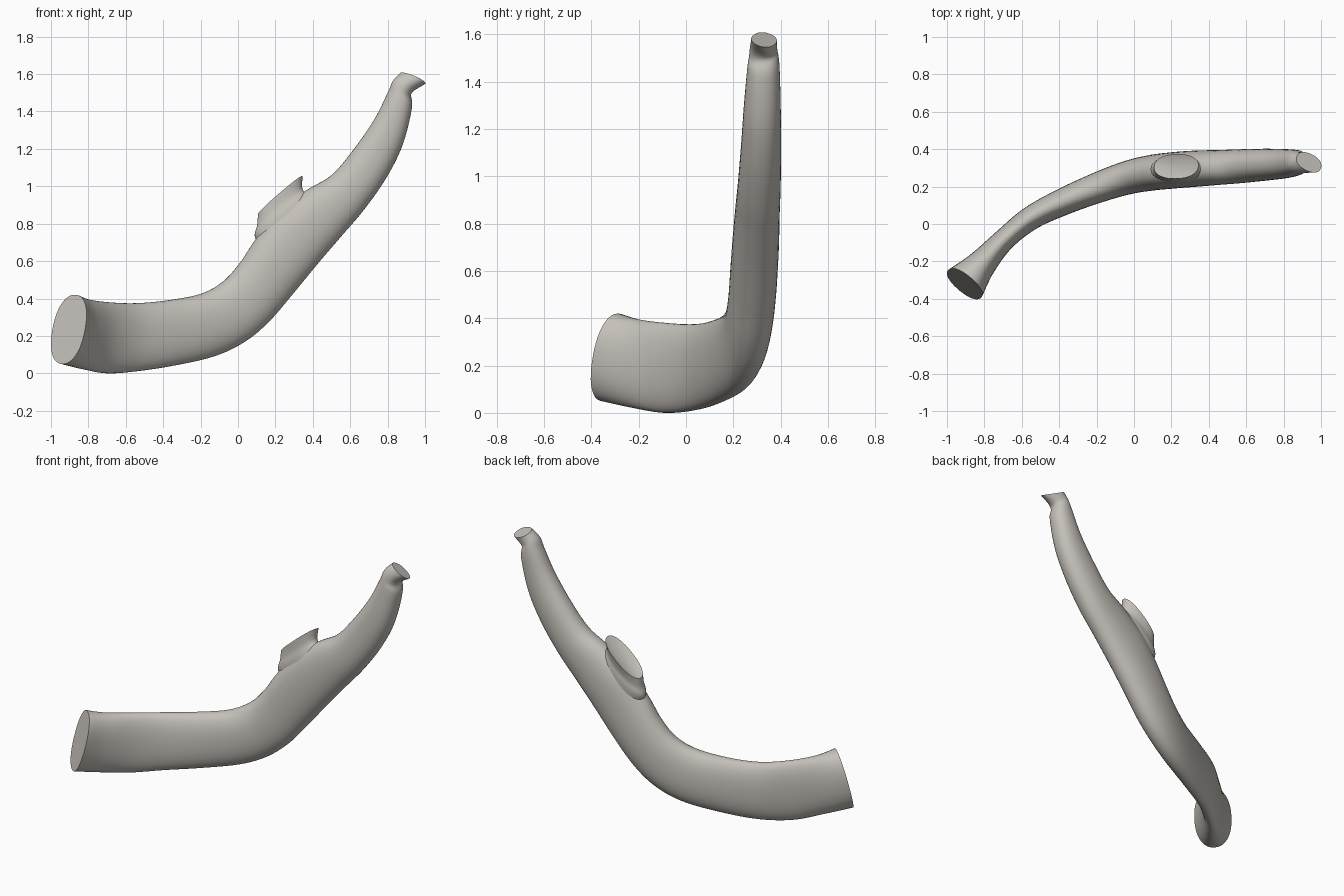
import bpy
import bmesh
import math
from mathutils import Vector

default_cube = bpy.data.objects.get("Cube")
if default_cube:
    bpy.data.objects.remove(default_cube, do_unlink=True)

# Single warm grey bone colour
bone = bpy.data.materials.new("warm grey bone")
bone.use_nodes = True
bone_colour = (0.56, 0.53, 0.49, 1)
bone.diffuse_color = bone_colour
bone.node_tree.nodes["Principled BSDF"].inputs["Base Color"].default_value = bone_colour

SIDES = 40
STEPS = 6


def smooth_stations(stations):
    """Fill in extra stations with a Catmull-Rom spline."""
    result = []
    last = len(stations) - 1
    for i in range(last):
        before, start = stations[max(i - 1, 0)], stations[i]
        end, after = stations[i + 1], stations[min(i + 2, last)]
        for step in range(STEPS):
            t = step / STEPS
            result.append([
                b + (c - a) * t / 2
                + (a - b * 2.5 + c * 2 - d / 2) * t * t
                + ((b - c) * 1.5 + (d - a) / 2) * t ** 3
                for a, b, c, d in zip(before, start, end, after)])
    result.append(list(stations[last]))
    return result


def signed_power(value, power):
    return math.copysign(abs(value) ** power, value)


def add_cap(bm, ring, hollow):
    """Close a ring with a fan whose middle is pushed along hollow."""
    middle = sum((v.co for v in ring), Vector()) / len(ring)
    inner = [bm.verts.new(v.co.lerp(middle, 0.3) + hollow * 0.7) for v in ring]
    centre = bm.verts.new(middle + hollow)
    for i in range(len(ring)):
        j = (i + 1) % len(ring)
        bm.faces.new((ring[i], ring[j], inner[j], inner[i]))
        bm.faces.new((inner[i], inner[j], centre))


def loft(name, stations, hollow_end=0.0):
    """Skin oval sections given by two edge points and a half thickness."""
    rows = smooth_stations(stations)
    edges = [(Vector((xu, yu, zu)), Vector((xl, yl, zl)), thick)
             for xu, zu, xl, zl, yu, yl, thick in rows]
    centres = [(upper + lower) / 2 for upper, lower, thick in edges]
    bm = bmesh.new()
    rings = []
    for i, (upper, lower, thick) in enumerate(edges):
        ahead = centres[min(i + 1, len(rows) - 1)] - centres[max(i - 1, 0)]
        half = (upper - lower) / 2
        side = ahead.cross(half).normalized()
        ring = []
        for k in range(SIDES):
            angle = math.tau * k / SIDES
            up = signed_power(math.cos(angle), 0.9)
            out = signed_power(math.sin(angle), 0.9)
            ring.append(bm.verts.new(centres[i] + half * up + side * thick * out))
        rings.append(ring)
    for first, second in zip(rings, rings[1:]):
        for k in range(SIDES):
            n = (k + 1) % SIDES
            bm.faces.new((first[k], first[n], second[n], second[k]))
    inward = (centres[-2] - centres[-1]).normalized()
    add_cap(bm, rings[0], Vector())
    add_cap(bm, rings[-1], inward * hollow_end)
    bmesh.ops.recalc_face_normals(bm, faces=bm.faces)
    mesh = bpy.data.meshes.new(name)
    bm.to_mesh(mesh)
    bm.free()
    mesh.materials.append(bone)
    part = bpy.data.objects.new(name, mesh)
    bpy.context.collection.objects.link(part)
    bpy.ops.object.select_all(action="DESELECT")
    part.select_set(True)
    bpy.context.view_layer.objects.active = part
    bpy.ops.object.shade_smooth_by_angle(angle=math.radians(40))
    return part


# Station: upper x z, lower x z, upper y, lower y, half thickness
front_branch = [
    (-.87, .42, -.94, .05, -.29, -.35, .115),
    (-.8, .395, -.82, .02, -.2, -.22, .078),
    (-.69, .38, -.7, 0, -.08, -.09, .06),
    (-.55, .375, -.55, .01, .035, .03, .064),
    (-.38, .39, -.35, .04, .12, .13, .073),
    (-.2, .425, -.13, .09, .19, .22, .083),
    (-.08, .49, .03, .165, .235, .265, .09),
    (.01, .59, .16, .27, .26, .285, .095),
]
rising_branch = [
    (.09, .71, .29, .42, .27, .3, .097),
    (.2, .85, .43, .59, .285, .305, .097),
    (.36, .975, .55, .73, .295, .31, .093),
    (.5, 1.06, .67, .87, .305, .315, .09),
    (.62, 1.2, .79, 1.04, .315, .32, .085),
    (.73, 1.36, .88, 1.22, .32, .325, .078),
    (.8, 1.5, .93, 1.42, .33, .325, .068),
    (.83, 1.56, .925, 1.5, .345, .31, .058),
    (.87, 1.6, 1, 1.555, .36, .3, .05),
]
loft("curved_bone_shaft", front_branch + rising_branch)

# Short cut stub with a shallow hollow on the upper edge
stub = [
    (.13, .66, .42, .88, .29, .29, .075),
    (.09, .73, .38, .95, .295, .295, .07),
    (.102, .79, .345, .985, .3, .3, .062),
    (.107, .85, .345, 1.055, .308, .308, .067),
]
loft("upper_stub", stub, hollow_end=0.02)
